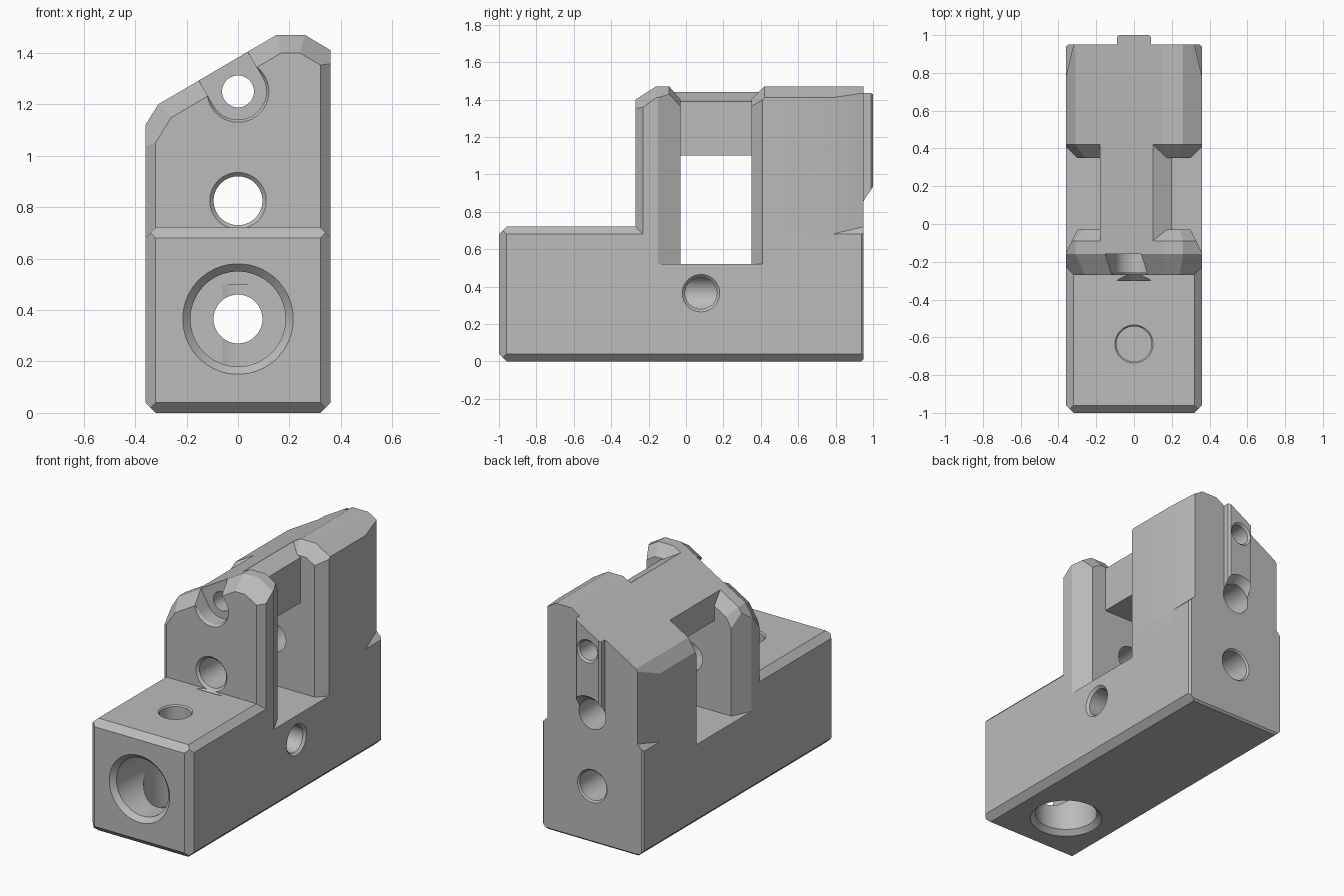
import bpy, bmesh, math
from mathutils import Vector, Matrix

if "Cube" in bpy.data.objects:
    bpy.data.objects.remove(bpy.data.objects["Cube"], do_unlink=True)

grey = bpy.data.materials.new("plain grey")
grey.use_nodes = True
COLOUR = (0.5, 0.5, 0.5, 1)
grey.diffuse_color = COLOUR
grey.node_tree.nodes["Principled BSDF"].inputs["Base Color"].default_value = COLOUR

W = 0.36                                    # half width of the block
PROFILE = [(-W, 1.12), (-0.31, 1.2), (0.15, 1.47), (0.26, 1.47), (W, 1.41)]


def finish(name, bm):
    bmesh.ops.recalc_face_normals(bm, faces=bm.faces)
    mesh = bpy.data.meshes.new(name)
    bm.to_mesh(mesh)
    bm.free()
    mesh.materials.append(grey)
    obj = bpy.data.objects.new(name, mesh)
    bpy.context.collection.objects.link(obj)
    return obj


def solid(name, lo, hi, planes=(), turn=Matrix()):
    """Box from lo to hi, trimmed by (point, outward normal) planes."""
    lo, hi = Vector(lo), Vector(hi)
    bm = bmesh.new()
    place = Matrix.Translation((lo + hi) / 2) @ Matrix.Diagonal((*(hi - lo), 1))
    bmesh.ops.create_cube(bm, size=1, matrix=turn @ place)
    for point, normal in planes:
        geom = bm.verts[:] + bm.edges[:] + bm.faces[:]
        bmesh.ops.bisect_plane(bm, geom=geom, plane_co=point, dist=1e-5,
                               plane_no=Vector(normal).normalized(), clear_outer=True)
        rim = [e for e in bm.edges if e.is_boundary]
        if rim:
            bmesh.ops.holes_fill(bm, edges=rim, sides=0)
    return finish(name, bm)


def prism(name, outline, z0, z1):
    bm = bmesh.new()
    face = bm.faces.new([bm.verts.new((x, y, z0)) for x, y in outline])
    new = bmesh.ops.extrude_face_region(bm, geom=[face])["geom"]
    bmesh.ops.translate(bm, vec=(0, 0, z1 - z0),
                        verts=[v for v in new if isinstance(v, bmesh.types.BMVert)])
    return finish(name, bm)


def drill(name, stations, place, sides=48):
    """Stepped round cutter along local z, from (distance, radius) stations."""
    bm = bmesh.new()
    rings = []
    for t, r in stations:
        angles = [math.tau * (i + 0.5) / sides for i in range(sides)]
        rings.append([bm.verts.new(place @ Vector((r * math.cos(a), r * math.sin(a), t)))
                      for a in angles])
    for a, b in zip(rings, rings[1:]):
        for i in range(sides):
            j = (i + 1) % sides
            bm.faces.new((a[i], a[j], b[j], b[i]))
    bm.faces.new(rings[0])
    bm.faces.new(rings[-1])
    return finish(name, bm)


def cut(obj, cutters):
    bpy.context.view_layer.objects.active = obj
    for c in cutters:
        mod = obj.modifiers.new("cut", 'BOOLEAN')
        mod.operation, mod.solver, mod.object = 'DIFFERENCE', 'EXACT', c
        bpy.ops.object.modifier_apply(modifier=mod.name)


def roof(points=PROFILE):
    """Planes of the sloping top."""
    return [(Vector((x, 0, z)), Vector((z - z2, 0, x2 - x)).normalized())
            for (x, z), (x2, z2) in zip(points, points[1:])]


def roof_chamfer(y, depth, drop, side):
    """Bevel of the top where it meets an end face; side is -1 front, 1 back."""
    return [(p + Vector((0, y - side * depth, 0)), n * depth + Vector((0, side * drop, 0)))
            for p, n in roof()]


def corner(sx, y1, x2, y2):
    """Upright bevel from (W, y1) to (x2, y2) on the chosen side."""
    s = math.copysign(1, y2 - y1)
    return (Vector((sx * W, y1, 0)), Vector((sx * abs(y2 - y1), s * (W - x2), 0)))


# Lower body with bevelled edges
LO, HI = Vector((-W, -1, 0)), Vector((W, 0.95, 0.72))
edges = []
for a, b in ((0, 1), (0, 2), (1, 2)):
    for sa in (-1, 1):
        for sb in (-1, 1):
            back = (a == 1 and sa > 0) or (b == 1 and sb > 0)
            if back and b == 2 and sb > 0:
                continue                    # rear top edge is under the post
            size = 0.012 if back else 0.04
            normal, point = Vector(), Vector()
            for axis, s in ((a, sa), (b, sb)):
                normal[axis] = s
                point[axis] = HI[axis] if s > 0 else LO[axis]
            point[a] -= sa * size
            edges.append((point, normal))
lower_body = solid("lower_body", LO, HI, edges)

# Front and rear posts
front_post = solid("front_post", (-W, -0.27, 0.6), (W, -0.03, 1.47),
                   roof() + roof_chamfer(-0.27, 0.11, 0.07, -1)
                   + roof_chamfer(-0.03, 0.06, 0.07, 1)
                   + [corner(s, -0.23, 0.32, -0.27) for s in (-1, 1)]
                   + [corner(s, -0.15, 0.30, -0.03) for s in (-1, 1)])
rear_post = solid("rear_post", (-W, 0.35, 0.6), (W, 0.95, 1.47),
                  roof() + roof_chamfer(0.35, 0.07, 0.07, -1)
                  + [corner(s, 0.41, 0.30, 0.35) for s in (-1, 1)]
                  + [corner(s, 0.78, 0.32, 0.95) for s in (-1, 1)])

# Bridge between the posts
bridge = solid("bridge", (-0.18, -0.11, 1.1), (0.2, 0.44, 1.5),
               [roof()[1]] + roof([(0.1, 1.44), (0.2, 1.39)]))

# Rib on the back face
rear_rib = solid("rear_rib", (-0.09, 0.9, 0.83), (0.09, 1.0, 1.5),
                 [roof()[1]] + [((s * 0.09, 0.988, 0), (s, 1, 0)) for s in (-1, 1)])


# Cutters: cross slot, bores and the open recess in the front post
def along_y(z):
    return Matrix.Translation((0, 0, z)) @ Matrix.Rotation(-math.pi / 2, 4, 'X')


slot = prism("slot_cutter", [(-0.42, -0.27), (-0.3, -0.03), (0.3, -0.03), (0.42, -0.27),
                             (0.42, 0.47), (0.3, 0.35), (-0.3, 0.35), (-0.42, 0.47)], 0.52, 0.9)
main_bore = drill("main_bore", [(-1.03, 0.245), (-0.97, 0.185), (-0.46, 0.185),
                                (-0.46, 0.095), (0.94, 0.095), (0.97, 0.125)], along_y(0.365))
post_bore = drill("post_bore", [(-0.3, 0.14), (-0.255, 0.095), (0.95, 0.095),
                                (1.03, 0.16)], along_y(0.825))
top_bore = drill("top_bore", [(-0.3, 0.062), (0.988, 0.062), (1.02, 0.094)], along_y(1.25))
column = Matrix.Translation((0, -0.635, 0))
bottom_bore = drill("bottom_bore", [(-0.03, 0.245), (0.03, 0.185), (0.5, 0.185)], column)
cap_hole = drill("cap_hole", [(0.6, 0.093), (0.712, 0.093), (0.74, 0.121)], column)
side_hole = drill("side_hole", [(0.01, 0.085), (0.345, 0.085), (0.39, 0.13)],
                  Matrix.Translation((0, 0.08, 0.365)) @ Matrix.Rotation(math.pi / 2, 4, 'Y'))
recess = drill("recess", [(-0.3, 0.14), (-0.255, 0.11), (-0.16, 0.11)], along_y(1.25))
slope = math.atan2(0.27, 0.46)
tilt = Matrix.Translation((0, 0, 1.25)) @ Matrix.Rotation(-slope, 4, 'Y')
recess_mouth = solid("recess_mouth", (-0.11, -0.3, 0), (0.11, -0.16, 0.3), turn=tilt)

cut(lower_body, [slot, main_bore, post_bore, bottom_bore, cap_hole, side_hole])
cut(front_post, [post_bore, top_bore, recess, recess_mouth])
cut(rear_post, [post_bore, top_bore])
cut(bridge, [top_bore])
cut(rear_rib, [post_bore, top_bore])
for c in (slot, main_bore, post_bore, top_bore, bottom_bore, cap_hole, side_hole,
          recess, recess_mouth):
    bpy.data.objects.remove(c, do_unlink=True)

# Smooth bores, sharp edges
bpy.ops.object.select_all(action='DESELECT')
for part in (lower_body, front_post, rear_post, bridge, rear_rib):
    part.select_set(True)
bpy.context.view_layer.objects.active = lower_body
bpy.ops.object.shade_smooth_by_angle(angle=math.radians(15))
